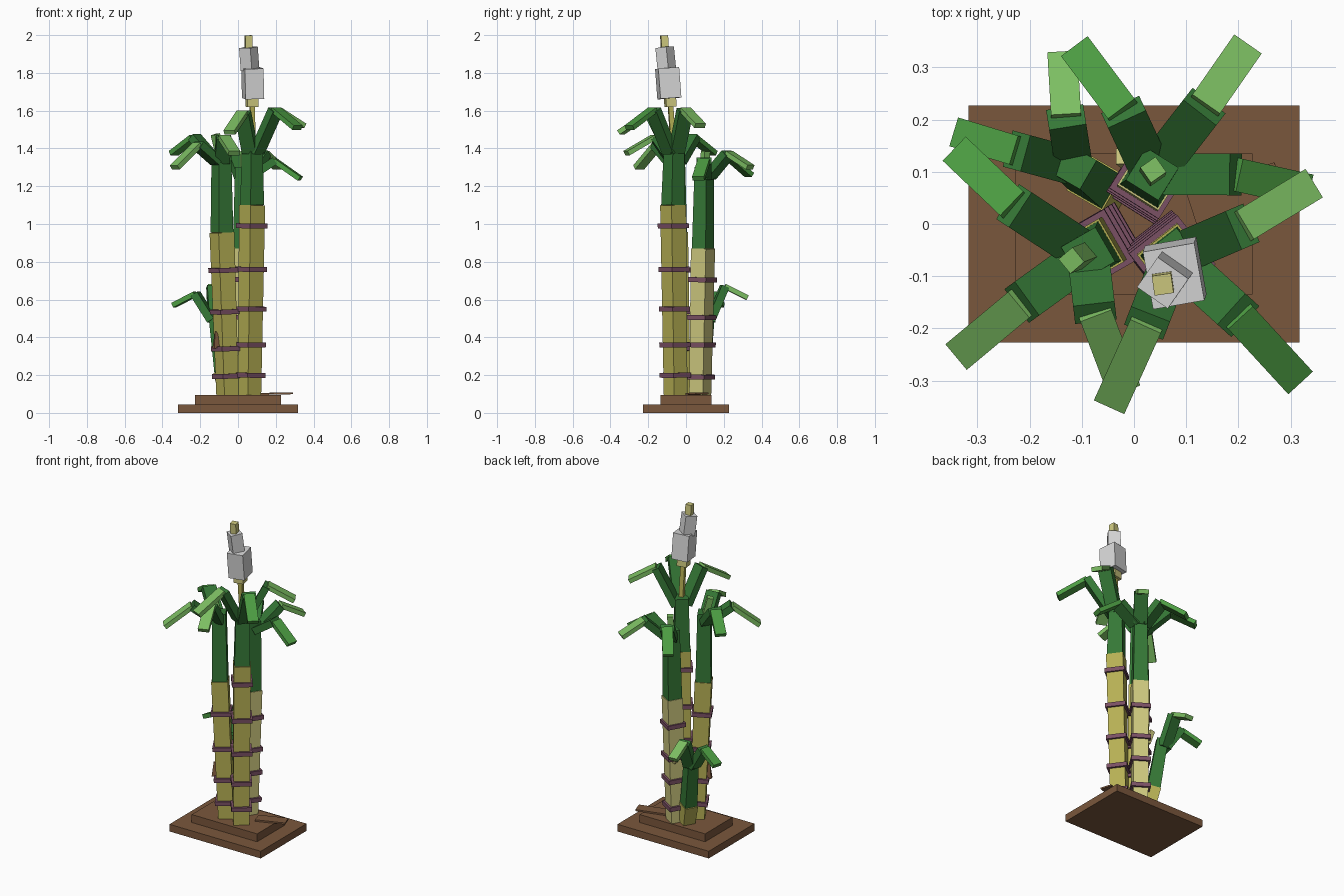
import bpy, bmesh
from math import radians
from mathutils import Vector, Matrix

cube = bpy.data.objects.get("Cube")
if cube:
    bpy.data.objects.remove(cube, do_unlink=True)


def material(name, r, g, b):
    rgba = [((c / 255 + 0.055) / 1.055) ** 2.4 for c in (r, g, b)] + [1]
    m = bpy.data.materials.new(name)
    m.use_nodes = True
    m.diffuse_color = rgba
    m.node_tree.nodes["Principled BSDF"].inputs["Base Color"].default_value = rgba
    return m


BROWN = material("soil brown", 122, 87, 60)
CANE = material("cane yellow", 182, 176, 84)
PALE = material("pale cane", 206, 201, 127)
PURPLE = material("node purple", 122, 80, 100)
DARK = material("dark green", 53, 120, 54)
MID = material("leaf green", 76, 156, 66)
LIGHT = material("light green", 124, 190, 98)
GREY = material("flower grey", 215, 215, 215)


def beam(name, start, end, width, depth, mat, yaw=None, taper=1.0):
    """Box from start to end; yaw turns an upright one, otherwise its width lies level."""
    a, b = Vector(start), Vector(end)
    d = (b - a).normalized()
    if yaw is None:
        side = Vector((0, 0, 1)).cross(d).normalized()
        rot = Matrix((side, d.cross(side), d)).transposed()
    else:
        lean = Vector((0, 0, 1)).rotation_difference(d).to_matrix()
        rot = lean @ Matrix.Rotation(radians(yaw), 3, 'Z')
    bm = bmesh.new()
    bmesh.ops.create_cube(bm, size=1)
    for v in bm.verts:
        k = taper if v.co.z > 0 else 1
        v.co = Vector((v.co.x * width * k, v.co.y * depth * k, v.co.z * (b - a).length))
    bmesh.ops.transform(bm, matrix=Matrix.Translation((a + b) / 2) @ rot.to_4x4(), verts=bm.verts)
    mesh = bpy.data.meshes.new(name)
    bm.to_mesh(mesh)
    bm.free()
    mesh.materials.append(mat)
    ob = bpy.data.objects.new(name, mesh)
    bpy.context.collection.objects.link(ob)
    return ob


def leaf(name, root, elbow, tip, mat, width=0.08):
    """Rising stem and drooping blade."""
    beam(name + "_stem", root, elbow, width, 0.042, DARK)
    beam(name + "_blade", elbow, tip, width * 0.8, 0.026, mat)


def stalk(name, base, joint, top, yaw, size, mat, bands, leaves, width=0.08):
    """Yellow cane, purple nodes, green upper stem and leaves."""
    base, joint, top = Vector(base), Vector(joint), Vector(top)
    beam(name + "_cane", base, joint, size * 0.92, size * 0.92, mat, yaw, 1.1)
    beam(name + "_green_stem", joint, top, size * 0.93, size * 0.93, DARK, yaw, 0.86)
    up = (joint - base).normalized()
    for i, z in enumerate(bands):
        p = base.lerp(joint, (z - base.z) / (joint.z - base.z))
        beam(f"{name}_node_{i}", p - up * 0.013, p + up * 0.013,
             size * 1.22, size * 1.22, PURPLE, yaw)
    for i, (elbow, tip, colour) in enumerate(leaves):
        e = Vector(elbow)
        root = top.lerp(Vector((e.x, e.y, top.z)), 0.2) - Vector((0, 0, 0.05))
        leaf(f"{name}_leaf_{i}", root, e, tip, colour, width)


# Stepped base and loose plank
beam("base_lower", (0, 0, 0), (0, 0, 0.045), 0.635, 0.455, BROWN, 0)
beam("base_upper", (0, 0, 0.045), (0, 0, 0.095), 0.455, 0.27, BROWN, 0)
beam("loose_plank", (0.11, 0.03, 0.1), (0.28, 0.085, 0.104), 0.07, 0.01, BROWN)

# Tall front cane
stalk("front_cane", (0.06, -0.055, 0.09), (0.075, -0.068, 1.1), (0.075, -0.062, 1.43),
      38, 0.097, CANE, (0.2, 0.36, 0.55, 0.76, 0.99), [
          ((0.208, -0.005, 1.605), (0.34, 0.075, 1.52), LIGHT),
          ((0.2, -0.175, 1.605), (0.315, -0.3, 1.51), MID),
          ((0.025, -0.19, 1.59), (-0.045, -0.345, 1.485), LIGHT)])

# Right cane
stalk("right_cane", (-0.055, -0.035, 0.09), (-0.085, -0.055, 0.955), (-0.088, -0.058, 1.38),
      30, 0.095, CANE, (0.195, 0.34, 0.535, 0.755), [
          ((-0.23, 0.035, 1.46), (-0.34, 0.14, 1.375), MID),
          ((-0.215, -0.15, 1.42), (-0.335, -0.25, 1.3), LIGHT),
          ((-0.075, -0.17, 1.46), (-0.02, -0.315, 1.375), LIGHT)])

# Pale back cane
stalk("back_cane", (0.02, 0.075, 0.09), (0.032, 0.09, 0.87), (0.035, 0.096, 1.3),
      -32, 0.092, PALE, (0.19, 0.36, 0.505, 0.705), [
          ((0.135, 0.225, 1.375), (0.215, 0.34, 1.3), LIGHT),
          ((-0.02, 0.215, 1.365), (-0.11, 0.335, 1.26), MID),
          ((0.195, 0.095, 1.335), (0.33, 0.065, 1.24), MID)])

# Short young cane
stalk("young_cane", (-0.05, 0.065, 0.09), (-0.075, 0.08, 0.22), (-0.115, 0.11, 0.54),
      -30, 0.08, CANE, (), [
          ((-0.225, 0.14, 0.63), (-0.34, 0.175, 0.57), MID),
          ((-0.13, 0.205, 0.67), (-0.137, 0.325, 0.61), LIGHT)], 0.072)

# Centre shoots and side sprouts
beam("right_shoot", (-0.09, -0.058, 1.35), (-0.12, -0.07, 1.475), 0.036, 0.036, LIGHT, 40)
beam("back_shoot", (0.035, 0.096, 1.28), (0.037, 0.104, 1.385), 0.036, 0.036, LIGHT, 35)
beam("back_sprout", (0.0, 0.115, 0.48), (-0.02, 0.13, 0.56), 0.03, 0.03, PALE, 0)
beam("dry_husk", (-0.105, -0.06, 0.345), (-0.118, -0.065, 0.43), 0.055, 0.03, BROWN, 20, 0.15)

# Flower spike
beam("flower_stem", (0.078, -0.068, 1.42), (0.075, -0.082, 1.63), 0.026, 0.026, CANE, 10)
beam("flower_collar", (0.075, -0.082, 1.62), (0.075, -0.085, 1.68), 0.06, 0.055, PALE, 10)
beam("flower_lower", (0.08, -0.088, 1.665), (0.076, -0.1, 1.825), 0.1, 0.112, GREY, 10)
beam("flower_upper", (0.064, -0.101, 1.815), (0.055, -0.113, 1.935), 0.072, 0.07, GREY, -35)
beam("flower_tip", (0.056, -0.112, 1.93), (0.055, -0.116, 1.998), 0.037, 0.038, PALE, 8)
